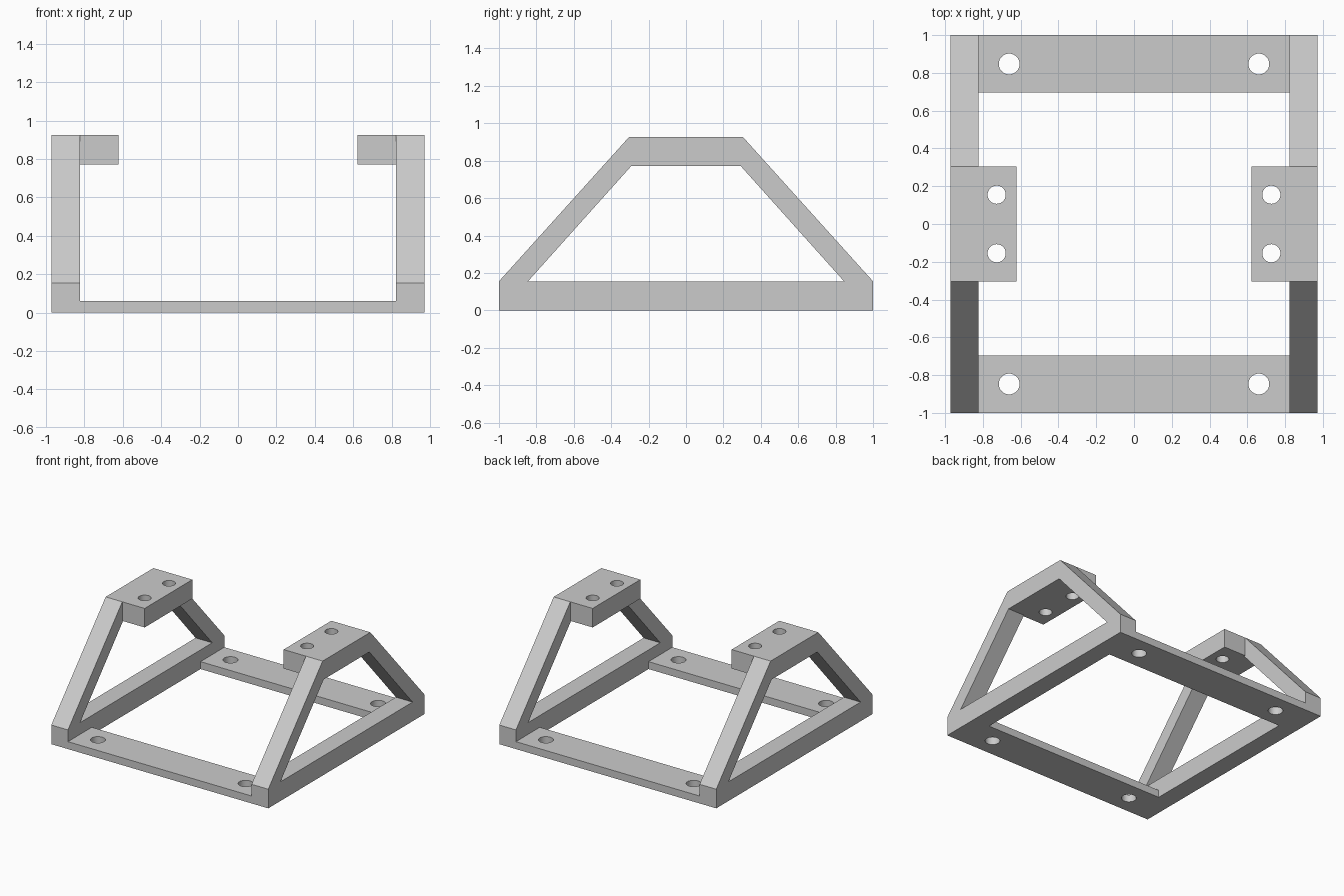
import bpy
import bmesh
from math import cos, sin, tau, radians
from mathutils import Matrix

cube = bpy.data.objects.get("Cube")
if cube:
    bpy.data.objects.remove(cube, do_unlink=True)

# Single plain grey
grey = bpy.data.materials.new("plain grey")
grey.use_nodes = True
colour = (0.6, 0.6, 0.6, 1)
grey.diffuse_color = colour
grey.node_tree.nodes["Principled BSDF"].inputs["Base Color"].default_value = colour

# Main dimensions
OUTER_X, INNER_X, TAB_X = 0.971, 0.822, 0.622
RAIL_Z, BAR_Z, TAB_Z, TOP_Z = 0.155, 0.06, 0.772, 0.926
TAB_Y, BAR_Y = 0.305, 0.695


def circle(x, y, radius, sides=40):
    return [(x + radius * cos(tau * i / sides), y + radius * sin(tau * i / sides))
            for i in range(sides)]


def rectangle(x0, x1, y0, y1):
    return [(x0, y0), (x1, y0), (x1, y1), (x0, y1)]


def extruded(name, loops, low, high, sideways=False):
    """Extrude an outline with holes along z, or along x when sideways."""
    curve = bpy.data.curves.new(name + "_profile", "CURVE")
    curve.dimensions = "2D"
    curve.fill_mode = "BOTH"
    curve.extrude = (high - low) / 2
    for loop in loops:
        spline = curve.splines.new("POLY")
        spline.points.add(len(loop) - 1)
        for point, (u, v) in zip(spline.points, loop):
            point.co = (u, v, 0, 1)
        spline.use_cyclic_u = True
    helper = bpy.data.objects.new(name + "_profile", curve)
    bpy.context.collection.objects.link(helper)
    graph = bpy.context.evaluated_depsgraph_get()
    mesh = bpy.data.meshes.new_from_object(helper.evaluated_get(graph))
    bpy.data.objects.remove(helper, do_unlink=True)
    bpy.data.curves.remove(curve)

    # Place, weld and orient the solid
    bm = bmesh.new()
    bm.from_mesh(mesh)
    matrix = Matrix.Translation((0, 0, (low + high) / 2))
    if sideways:
        matrix = Matrix(((0, 0, 1, 0), (1, 0, 0, 0), (0, 1, 0, 0), (0, 0, 0, 1))) @ matrix
    bm.transform(matrix)
    bmesh.ops.remove_doubles(bm, verts=bm.verts, dist=0.0001)
    bmesh.ops.recalc_face_normals(bm, faces=bm.faces)
    bm.to_mesh(mesh)
    bm.free()
    mesh.materials.clear()
    mesh.materials.append(grey)
    mesh.name = name
    part = bpy.data.objects.new(name, mesh)
    bpy.context.collection.objects.link(part)
    bpy.ops.object.select_all(action="DESELECT")
    part.select_set(True)
    bpy.context.view_layer.objects.active = part
    bpy.ops.object.shade_smooth_by_angle(angle=radians(30))
    return part


# Trapezoid side frames and their drilled mounting tabs
outline = [(-1, 0), (1, 0), (1, RAIL_Z), (TAB_Y, TOP_Z), (-TAB_Y, TOP_Z), (-1, RAIL_Z)]
opening = [(-0.845, RAIL_Z), (0.845, RAIL_Z), (0.292, TAB_Z), (-0.292, TAB_Z)]
for side, sign in (("left", 1), ("right", -1)):
    low, high = sorted((sign * INNER_X, sign * OUTER_X))
    extruded(side + "_side_frame", [outline, opening], low, high, sideways=True)
    x0, x1 = sorted((sign * TAB_X, sign * INNER_X))
    holes = [circle(sign * 0.727, y, 0.048) for y in (-0.155, 0.155)]
    extruded(side + "_mounting_tab", [rectangle(x0, x1, -TAB_Y, TAB_Y)] + holes, TAB_Z, TOP_Z)

# Thin drilled cross bars joining the frames
for end, sign in (("front", -1), ("back", 1)):
    y0, y1 = sorted((sign * BAR_Y, sign))
    holes = [circle(x, sign * 0.847, 0.055) for x in (-0.661, 0.661)]
    extruded(end + "_cross_bar", [rectangle(-INNER_X, INNER_X, y0, y1)] + holes, 0, BAR_Z)
